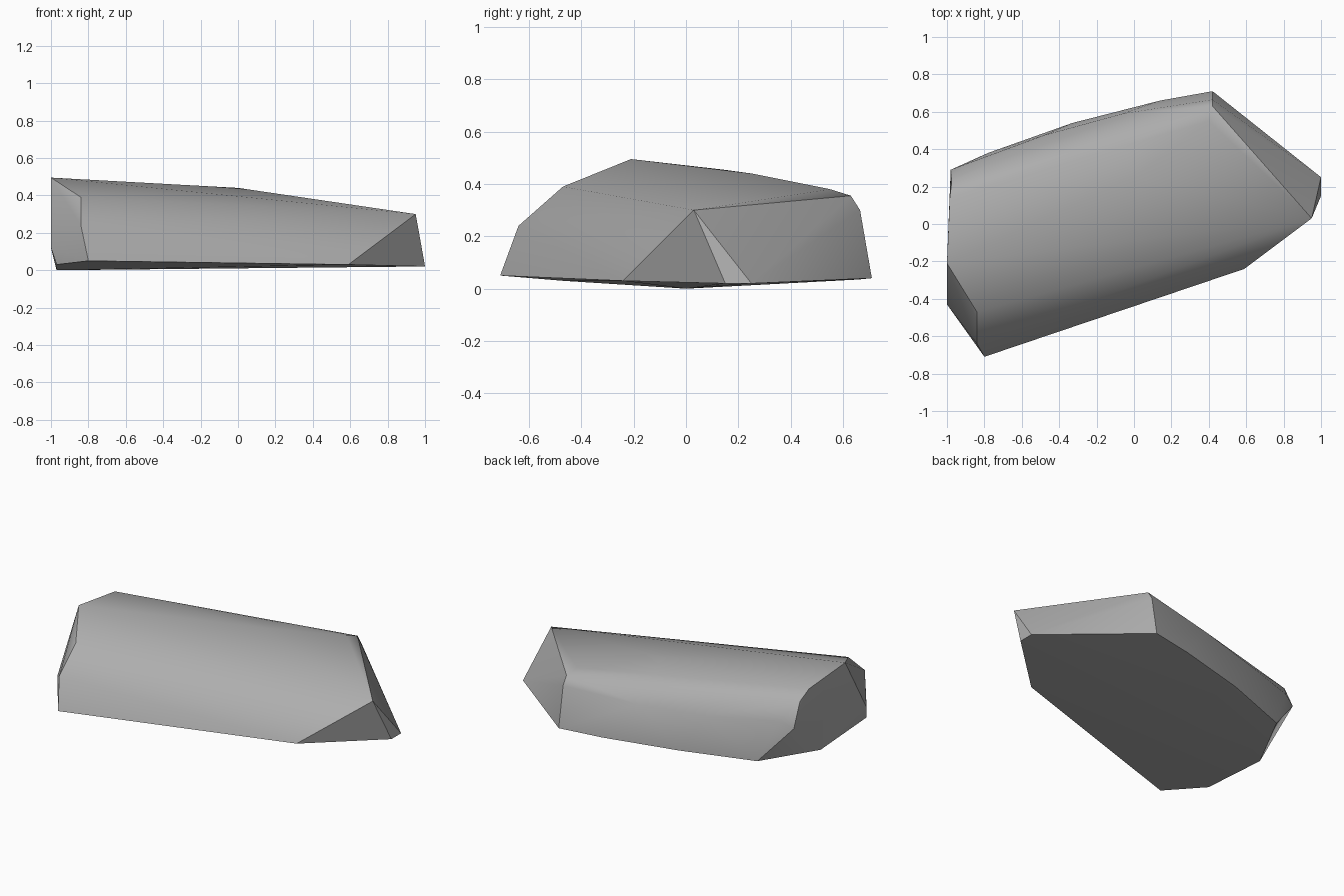
import bpy, bmesh, math

cube = bpy.data.objects.get("Cube")
if cube:
    bpy.data.objects.remove(cube, do_unlink=True)

# Single stone colour
stone = bpy.data.materials.new("stone grey")
stone.use_nodes = True
grey = (0.42, 0.42, 0.42, 1)
stone.diffuse_color = grey
bsdf = stone.node_tree.nodes["Principled BSDF"]
bsdf.inputs["Base Color"].default_value = grey
bsdf.inputs["Roughness"].default_value = 0.9

# Underside outline
base = [(-.80, -.71, .05), (.59, -.24, .03), (1, .15, .02), (1, .25, .02),
        (.42, .71, .04), (.14, .66, .035), (-.33, .54, .03), (-.78, .38, .02),
        (-.97, 0, 0), (-.97, -.47, .03)]
# Chipped end with the peak
end = [(-1, -.43, .12), (-.84, -.64, .24), (-.84, -.47, .39), (-1, -.21, .495),
       (-.985, .14, .455), (-.975, .22, .40), (-.98, .29, .25)]
# Rounded back shoulder
shoulder = [(-.9, .32, .29), (-.48, .475, .27), (-.06, .59, .28),
            (.42, .665, .30), (.42, .63, .355), (.40, .55, .38), (-.05, .42, .405)]
# Top crest and pointed end
crest = [(0, .25, .44), (.95, .03, .30)]

# The stone is the hull around these corners
bm = bmesh.new()
for p in base + end + shoulder + crest:
    bm.verts.new(p)
hull = bmesh.ops.convex_hull(bm, input=bm.verts)
loose = [v for v in bm.verts if not v.link_faces]
bmesh.ops.delete(bm, geom=loose, context='VERTS')
bmesh.ops.recalc_face_normals(bm, faces=bm.faces)
mesh = bpy.data.meshes.new("rock")
bm.to_mesh(mesh)
bm.free()
mesh.materials.append(stone)
rock = bpy.data.objects.new("rock", mesh)
bpy.context.collection.objects.link(rock)

# Soft facets with crisp chipped edges
bpy.ops.object.select_all(action='DESELECT')
rock.select_set(True)
bpy.context.view_layer.objects.active = rock
bpy.ops.object.shade_smooth_by_angle(angle=math.radians(35))
